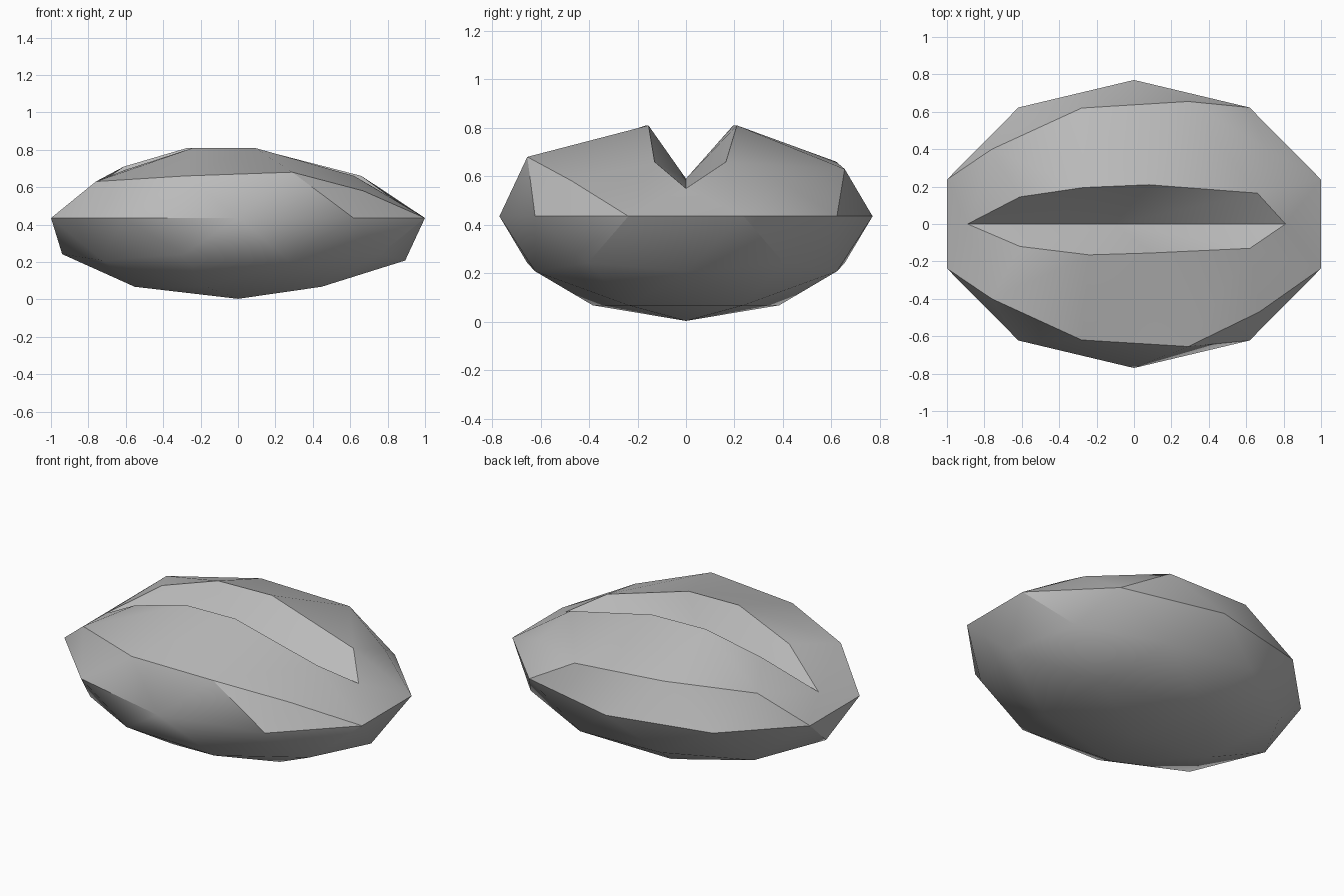
import bpy, bmesh, math
from mathutils import Vector

if "Cube" in bpy.data.objects:
    bpy.data.objects.remove(bpy.data.objects["Cube"], do_unlink=True)

WAIST = 0.435

# Lower shell: bottom half of a flattened icosphere
bm = bmesh.new()
bmesh.ops.create_icosphere(bm, subdivisions=2, radius=1)
bmesh.ops.delete(bm, geom=[v for v in bm.verts if v.co.z > 0.01], context='VERTS')
for v in bm.verts:
    v.co = Vector((v.co.x * 1.051, v.co.y * 0.77, v.co.z * 0.432 + WAIST))
waist = [v for v in bm.verts if abs(v.co.z - WAIST) < 0.01]


def chain(points):
    return [bm.verts.new(p) for p in points]


def bridge(a, b):
    """Fill between two vertex chains with triangles, along the shorter diagonals."""
    i = j = 0
    while i < len(a) - 1 or j < len(b) - 1:
        step_a = j == len(b) - 1 or (i < len(a) - 1 and
                 (a[i + 1].co - b[j].co).length <= (a[i].co - b[j + 1].co).length)
        tri = (a[i], b[j], a[i + 1] if step_a else b[j + 1])
        if len(set(tri)) == 3:
            bm.faces.new(tri)
        if step_a:
            i += 1
        else:
            j += 1


# Groove floor
left_end, right_end, floor = chain([(0.81, 0, 0.55), (-0.89, 0, 0.52), (-0.1, 0, 0.59)])

# Upper halves: shoulder ridge and groove rim, each from -x to +x
halves = {
    -1: ([(-0.76, -0.40, 0.63), (-0.28, -0.62, 0.66), (0.29, -0.655, 0.68), (0.67, -0.47, 0.58)],
         [(-0.61, -0.12, 0.69), (-0.24, -0.165, 0.81), (0.09, -0.155, 0.81), (0.62, -0.13, 0.66)]),
    1: ([(-0.76, 0.40, 0.63), (-0.28, 0.62, 0.66), (0.29, 0.655, 0.63), (0.70, 0.41, 0.57)],
        [(-0.61, 0.145, 0.71), (-0.27, 0.195, 0.81), (0.08, 0.21, 0.81), (0.66, 0.165, 0.66)]),
}
corners = []
for side, (ridge_points, rim_points) in halves.items():
    edge = sorted((v for v in waist if v.co.y * side > 0), key=lambda v: v.co.x)
    ridge = chain(ridge_points)
    rim = [right_end] + chain(rim_points) + [left_end]
    bridge(edge, ridge)
    bridge([edge[0]] + ridge + [edge[-1]], rim)
    bridge(rim, [floor])
    corners.append(edge)

# Pointed end caps
for k, tip in ((0, right_end), (-1, left_end)):
    bm.faces.new((corners[0][k], tip, corners[1][k]))

bmesh.ops.recalc_face_normals(bm, faces=bm.faces[:])
mesh = bpy.data.meshes.new("grooved_seed")
bm.to_mesh(mesh)
bm.free()
seed = bpy.data.objects.new("grooved_seed", mesh)
bpy.context.collection.objects.link(seed)

grey = bpy.data.materials.new("stone_grey")
grey.use_nodes = True
grey.diffuse_color = (0.5, 0.5, 0.5, 1)
grey.node_tree.nodes["Principled BSDF"].inputs["Base Color"].default_value = (0.5, 0.5, 0.5, 1)
mesh.materials.append(grey)

for o in bpy.context.selected_objects:
    o.select_set(False)
seed.select_set(True)
bpy.context.view_layer.objects.active = seed
bpy.ops.object.shade_smooth_by_angle(angle=math.radians(30))
